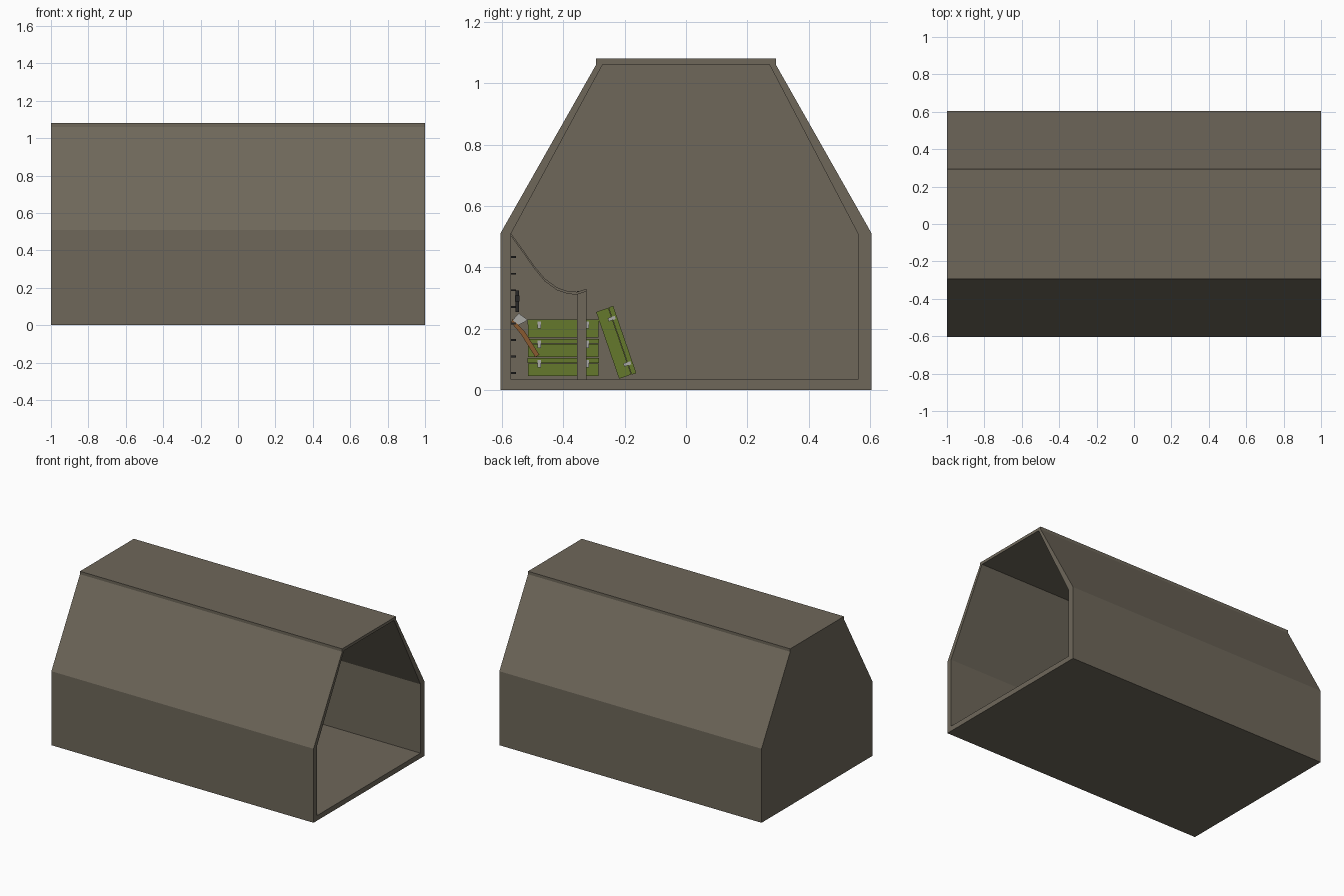
import bpy, bmesh, math
from mathutils import Matrix, Vector

if "Cube" in bpy.data.objects:
    bpy.data.objects.remove(bpy.data.objects["Cube"])


def mat(name, rgb):
    m = bpy.data.materials.new(name)
    m.diffuse_color = (*rgb, 1)
    m.use_nodes = True
    m.node_tree.nodes["Principled BSDF"].inputs["Base Color"].default_value = m.diffuse_color
    return m


CONCRETE = mat("concrete", (0.156, 0.136, 0.102))
GREEN = mat("green_paint", (0.13, 0.19, 0.025))
STEEL = mat("steel", (0.4, 0.4, 0.38))
BLACK = mat("dark_iron", (0.02, 0.02, 0.02))
WOOD = mat("wood", (0.25, 0.1, 0.03))


def extrude(name, profile, x0, x1, material):
    """Prism: a (y, z) outline carried along x."""
    bm = bmesh.new()
    f = bm.faces.new([bm.verts.new((x0, y, z)) for y, z in profile])
    r = bmesh.ops.extrude_face_region(bm, geom=[f])
    vs = [v for v in r["geom"] if isinstance(v, bmesh.types.BMVert)]
    bmesh.ops.translate(bm, verts=vs, vec=(x1 - x0, 0, 0))
    bmesh.ops.recalc_face_normals(bm, faces=bm.faces)
    return finish(name, bm, material)


def finish(name, bm, material):
    me = bpy.data.meshes.new(name)
    bm.to_mesh(me)
    bm.free()
    ob = bpy.data.objects.new(name, me)
    bpy.context.collection.objects.link(ob)
    me.materials.append(material)
    return ob


def box(name, c, s, material, parent_matrix=Matrix()):
    bm = bmesh.new()
    bmesh.ops.create_cube(bm, size=1, matrix=parent_matrix @ Matrix.Translation(c)
                          @ Matrix.Diagonal((*s, 1)))
    return finish(name, bm, material)


# Hall shell: floor, two walls with slanted roof, top slab, closed back end
box("floor", (0, 0, 0.0175), (2, 1.21, 0.035), CONCRETE)
for side, sgn, inner in (("front", -1, 0.57), ("back", 1, 0.56)):
    section = [(0.605, 0.035), (0.605, 0.51), (0.293, 1.06), (0.272, 1.06),
               (inner, 0.51), (inner, 0.035)]
    extrude(side + "_wall", [(sgn * y, z) for y, z in section], -1, 1, CONCRETE)
box("roof_slab", (0, 0, 1.07), (2, 0.586, 0.02), CONCRETE)
extrude("end_wall", [(-0.57, 0.035), (-0.57, 0.51), (-0.272, 1.06), (0.272, 1.06),
                     (0.56, 0.51), (0.56, 0.035)], -1, -0.98, CONCRETE)

# Draped canopy between the wall and two posts
drape = [(-0.57, 0.51), (-0.53, 0.455), (-0.495, 0.405), (-0.46, 0.363),
         (-0.42, 0.334), (-0.385, 0.322), (-0.355, 0.32), (-0.325, 0.33)]
extrude("canopy", drape + [(y, z - 0.009) for y, z in reversed(drape)],
        -0.85, 0.0, CONCRETE)
for x in (-0.83, -0.02):
    box("canopy_post", (x, -0.34, 0.178), (0.03, 0.03, 0.29), CONCRETE)


# Green crates with steel latches
def crate(m):
    box("crate_body", (0, 0, -0.008), (0.14, 0.23, 0.042), GREEN, m)
    box("crate_lid", (0, 0, 0.022), (0.144, 0.232, 0.016), GREEN, m)
    for y in (-0.078, 0.078):
        box("crate_latch", (0.073, y, 0.012), (0.006, 0.011, 0.024), STEEL, m)
        box("crate_hinge", (-0.073, y, 0.012), (0.006, 0.011, 0.024), STEEL, m)


for i in range(3):
    crate(Matrix.Translation((-0.25, -0.4, 0.074 + 0.063 * i)))
crate(Matrix.Translation((-0.25, -0.228, 0.155)) @ Matrix.Rotation(math.radians(-71), 4, "X"))

# Rows of wall pegs
for z in [0.055 + 0.054 * i for i in range(8)]:
    for x in [-0.75 + 0.13 * i for i in range(6)]:
        box("wall_peg", (x, -0.562, z), (0.008, 0.016, 0.006), BLACK)

# Axe leaning at the wall and a hanging iron tool
handle = [(-0.565, 0.232), (-0.525, 0.19), (-0.478, 0.115)]
extrude("axe_handle", handle + [(y - 0.013, z - 0.008) for y, z in reversed(handle)][:2]
        + [(-0.57, 0.22)], -0.115, -0.1, WOOD)
extrude("axe_head", [(-0.565, 0.228), (-0.545, 0.25), (-0.515, 0.228), (-0.545, 0.212)],
        -0.118, -0.097, STEEL)
box("iron_bar", (-0.45, -0.55, 0.29), (0.012, 0.01, 0.07), BLACK)
box("iron_bar_head", (-0.45, -0.55, 0.298), (0.04, 0.016, 0.02), BLACK)
